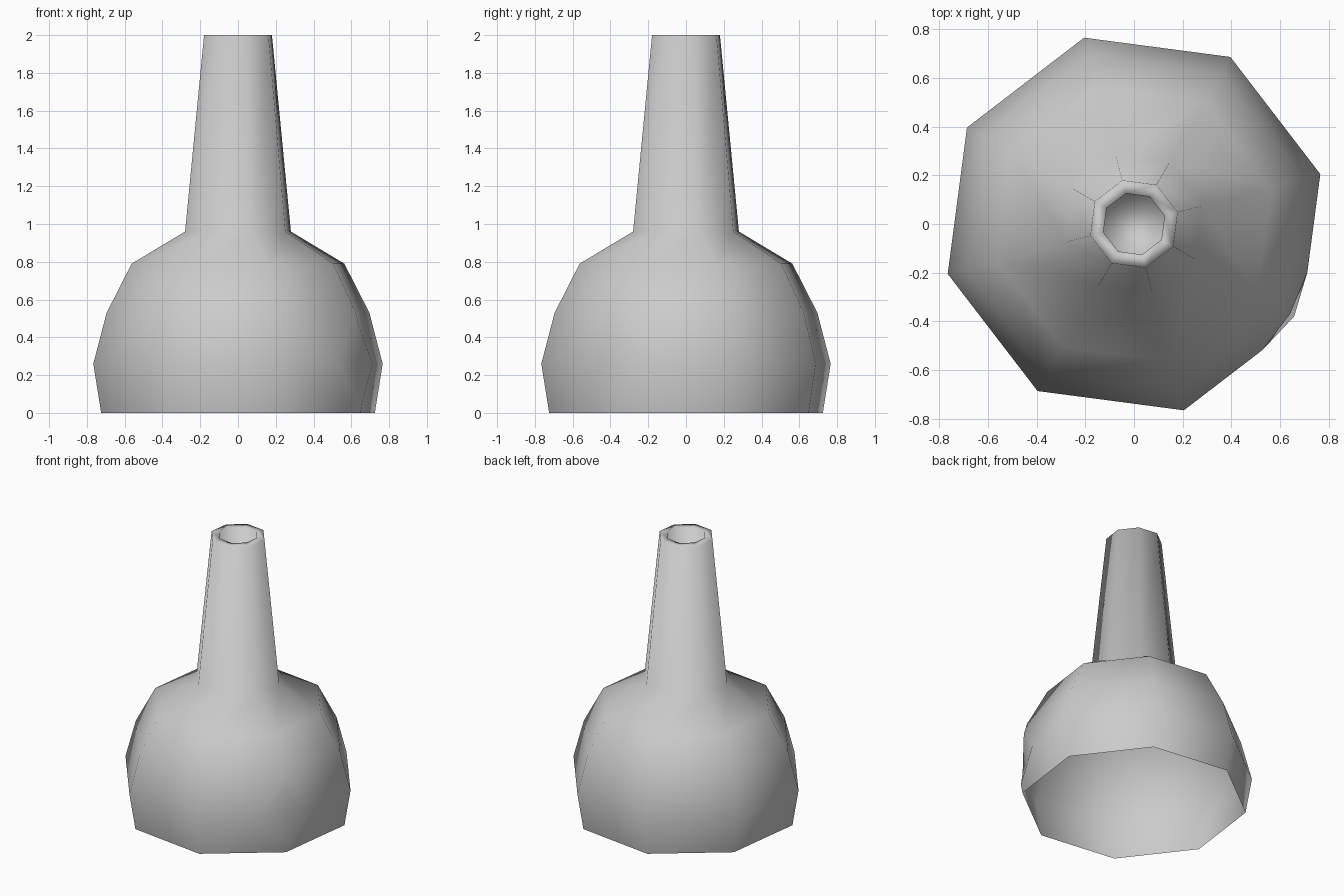
import bpy, bmesh, math

cube = bpy.data.objects.get("Cube")
if cube:
    bpy.data.objects.remove(cube, do_unlink=True)

SIDES = 8
TURN = math.radians(15)

# Plain grey finish
grey = bpy.data.materials.new("plain_grey")
grey.use_nodes = True
colour = (0.6, 0.6, 0.6, 1)
grey.diffuse_color = colour
grey.node_tree.nodes["Principled BSDF"].inputs["Base Color"].default_value = colour


def add_ring(bm, radius, z):
    angles = [TURN + i * math.tau / SIDES for i in range(SIDES)]
    return [bm.verts.new((radius * math.cos(a), radius * math.sin(a), z)) for a in angles]


# Open base, rounded belly, shoulder, tapered neck, rim and mouth recess (radius, height)
profile = [(0.75, 0), (0.793, 0.26), (0.72, 0.53), (0.583, 0.79),
           (0.29, 0.96), (0.186, 2), (0.13, 2), (0.13, 1.7)]
bm = bmesh.new()
rings = [add_ring(bm, r, z) for r, z in profile]
for low, high in zip(rings, rings[1:]):
    for i in range(SIDES):
        j = (i + 1) % SIDES
        bm.faces.new((low[i], low[j], high[j], high[i]))
bm.faces.new(rings[-1])

# One belly corner is cut flat
bmesh.ops.bevel(bm, geom=[rings[1][-1]], offset=0.2, segments=1,
                affect='VERTICES', clamp_overlap=True)

for face in bm.faces:
    face.smooth = True

mesh = bpy.data.meshes.new("bottle")
bm.to_mesh(mesh)
bm.free()
mesh.materials.append(grey)
bottle = bpy.data.objects.new("bottle", mesh)
bpy.context.collection.objects.link(bottle)
